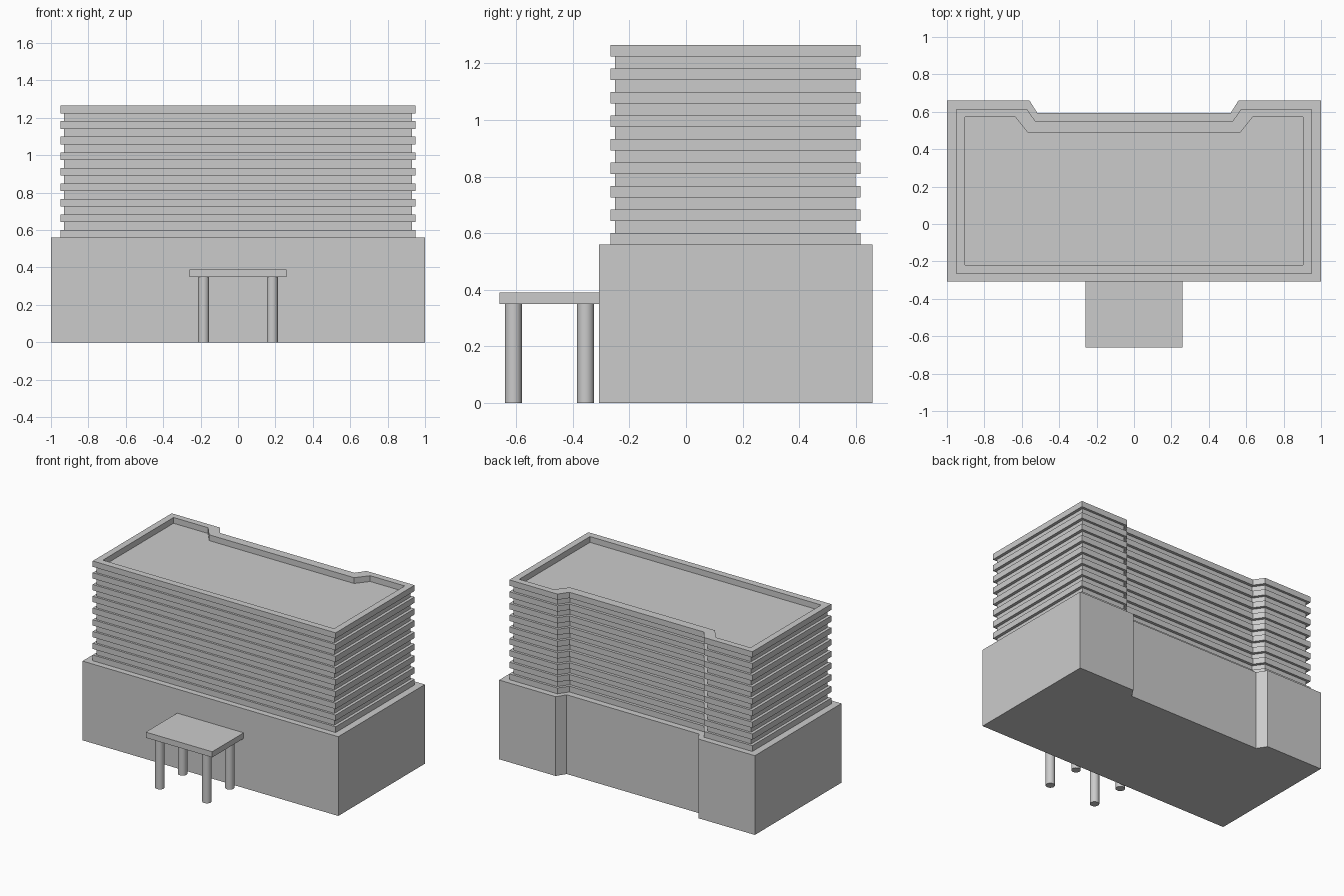
import bpy, bmesh

if "Cube" in bpy.data.objects:
    bpy.data.objects.remove(bpy.data.objects["Cube"])


def outline(w, front, back, notch, x_out, x_in):
    # plan with a shallow tapered notch in the rear side, counter-clockwise
    right = [(w, front), (w, back), (x_out, back), (x_in, notch)]
    return right + [(-x, y) for x, y in reversed(right)]


def finish(name, bm):
    bmesh.ops.recalc_face_normals(bm, faces=bm.faces)
    me = bpy.data.meshes.new(name)
    bm.to_mesh(me)
    bm.free()
    ob = bpy.data.objects.new(name, me)
    bpy.context.collection.objects.link(ob)
    return ob


def prism(name, pts, z0, z1, hole=None):
    bm = bmesh.new()

    def loop(p, z):
        return [bm.verts.new((x, y, z)) for x, y in p]

    def bridge(a, b):
        n = len(a)
        for i in range(n):
            j = (i + 1) % n
            bm.faces.new((a[i], a[j], b[j], b[i]))

    lo, hi = loop(pts, z0), loop(pts, z1)
    bridge(lo, hi)
    if hole:
        hlo, hhi = loop(hole, z0), loop(hole, z1)
        bridge(hi, hhi)
        bridge(hhi, hlo)
        bridge(hlo, lo)
    else:
        bm.faces.new(lo)
        bm.faces.new(hi)
    return finish(name, bm)


BASE_TOP, PITCH, BAND = 0.56, 0.083, 0.041
base = outline(1.0, -0.308, 0.659, 0.594, 0.558, 0.517)
slab = outline(0.95, -0.266, 0.616, 0.549, 0.574, 0.527)
wall = outline(0.929, -0.251, 0.599, 0.529, 0.587, 0.538)
inner = outline(0.904, -0.218, 0.571, 0.487, 0.634, 0.567)

# podium and tower core
prism("podium", base, 0, BASE_TOP)
roof_z = BASE_TOP + 8 * PITCH
prism("tower_core", wall, BASE_TOP, roof_z)

# projecting floor bands, the top one an open parapet
for i in range(8):
    z = BASE_TOP + i * PITCH
    prism(f"floor_band_{i + 1}", slab, z, z + BAND)
prism("roof_parapet", slab, roof_z, roof_z + BAND, hole=inner)

# entrance canopy on four round columns
prism("canopy", [(-0.26, -0.659), (0.26, -0.659), (0.26, -0.308), (-0.26, -0.308)], 0.35, 0.39)
for x in (-0.184, 0.184):
    for y in (-0.61, -0.355):
        bpy.ops.mesh.primitive_cylinder_add(vertices=32, radius=0.03, depth=0.35,
                                            location=(x, y, 0.175))
        bpy.context.object.name = "canopy_column"
        bpy.ops.object.shade_smooth_by_angle()
